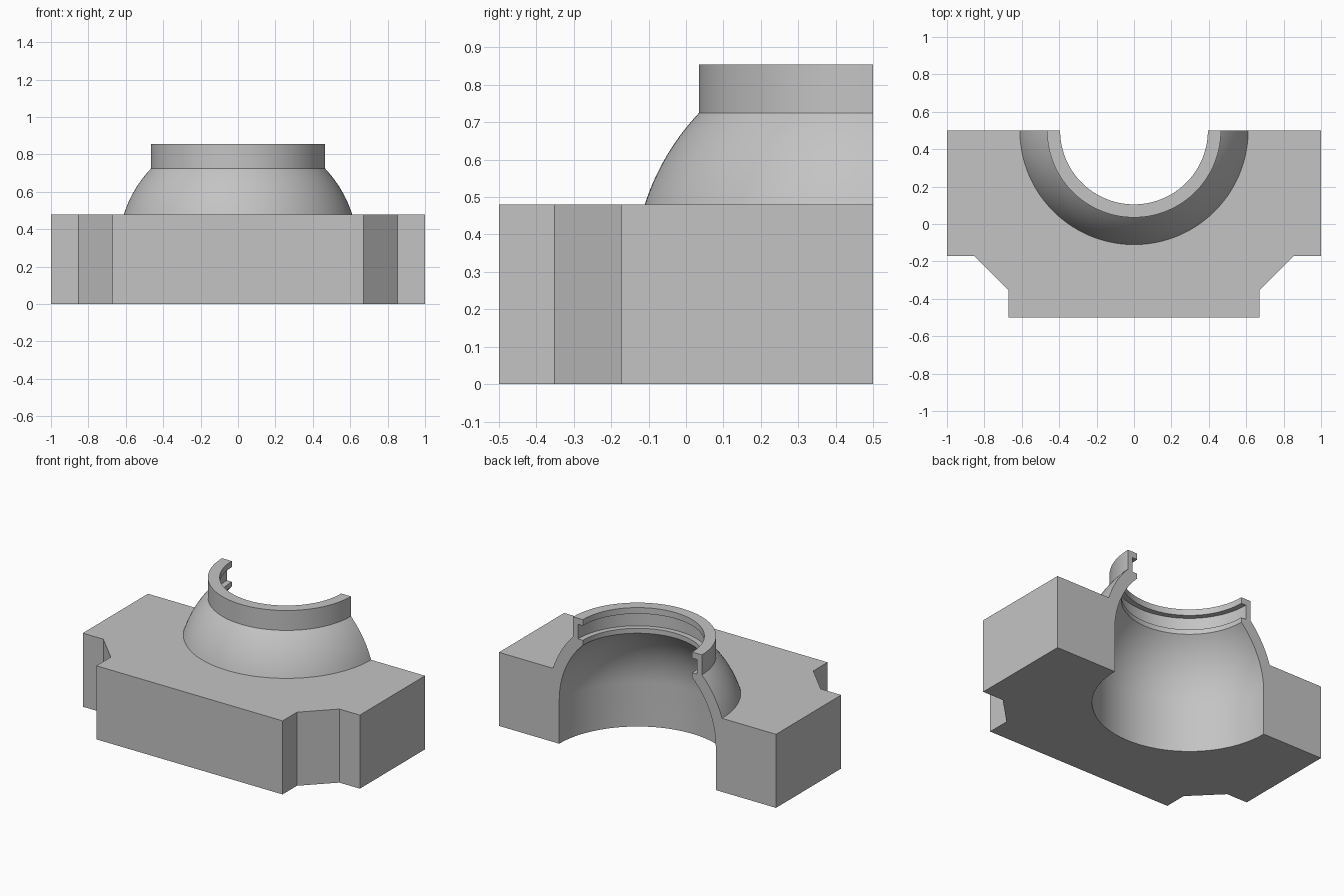
import bpy, bmesh, math

if "Cube" in bpy.data.objects:
    bpy.data.objects.remove(bpy.data.objects["Cube"])

AXIS_Y = 0.5           # revolve axis lies on the cut plane at the back
SEGMENTS = 72
BLOCK_TOP = 0.48
CENTRE_Z = 0.284       # centre of the dome spheres
R_IN, R_OUT = 0.565, 0.641
R_BORE, R_GROOVE, R_COLLAR = 0.395, 0.43, 0.465


def sphere_arc(radius, a0, a1, steps):
    """Points (r, z) on a sphere section between two elevation angles."""
    return [(radius * math.cos(a0 + (a1 - a0) * i / steps),
             CENTRE_Z + radius * math.sin(a0 + (a1 - a0) * i / steps))
            for i in range(steps + 1)]


# Section: bore wall, inner dome, grooved collar, outer dome down to the block
profile = [(R_IN, 0.0)]
profile += sphere_arc(R_IN, 0.0, math.acos(R_BORE / R_IN), 16)
profile += [(R_BORE, 0.72), (R_GROOVE, 0.72), (R_GROOVE, 0.815),
            (R_BORE, 0.815), (R_BORE, 0.855), (R_COLLAR, 0.855)]
profile += sphere_arc(R_OUT, math.acos(R_COLLAR / R_OUT),
                      math.asin((BLOCK_TOP - CENTRE_Z) / R_OUT), 14)

# Block outline from the right back corner round the front, mirrored in x
right = [(1.0, 0.5), (1.0, -0.172), (0.852, -0.172), (0.672, -0.352), (0.672, -0.5)]
outline = right + [(-x, y) for x, y in reversed(right)]

bm = bmesh.new()

# Half revolve of the section
rings = []
for r, z in profile:
    ring = []
    for i in range(SEGMENTS + 1):
        a = math.pi + math.pi * i / SEGMENTS
        ring.append(bm.verts.new((r * math.cos(a), AXIS_Y + r * math.sin(a), z)))
    rings.append(ring)
for lo, hi in zip(rings, rings[1:]):
    for i in range(SEGMENTS):
        bm.faces.new((lo[i], lo[i + 1], hi[i + 1], hi[i]))

# Block walls, underside and top around the dome
low = [bm.verts.new((x, y, 0.0)) for x, y in outline]
top = [bm.verts.new((x, y, BLOCK_TOP)) for x, y in outline]
for i in range(len(outline) - 1):
    bm.faces.new((low[i], low[i + 1], top[i + 1], top[i]))
bm.faces.new(rings[0] + low)
bm.faces.new(rings[-1] + top)

# Flat section faces on the cut plane
bm.faces.new([ring[0] for ring in rings] + [top[-1], low[-1]])
bm.faces.new([ring[-1] for ring in rings] + [top[0], low[0]])

bmesh.ops.recalc_face_normals(bm, faces=bm.faces)
mesh = bpy.data.meshes.new("half_socket_housing")
bm.to_mesh(mesh)
bm.free()

housing = bpy.data.objects.new("half_socket_housing", mesh)
bpy.context.collection.objects.link(housing)

grey = bpy.data.materials.new("plain grey")
grey.diffuse_color = (0.55, 0.55, 0.55, 1.0)
grey.use_nodes = True
grey.node_tree.nodes["Principled BSDF"].inputs["Base Color"].default_value = grey.diffuse_color
mesh.materials.append(grey)

bpy.context.view_layer.objects.active = housing
housing.select_set(True)
bpy.ops.object.shade_smooth_by_angle(angle=math.radians(25))
